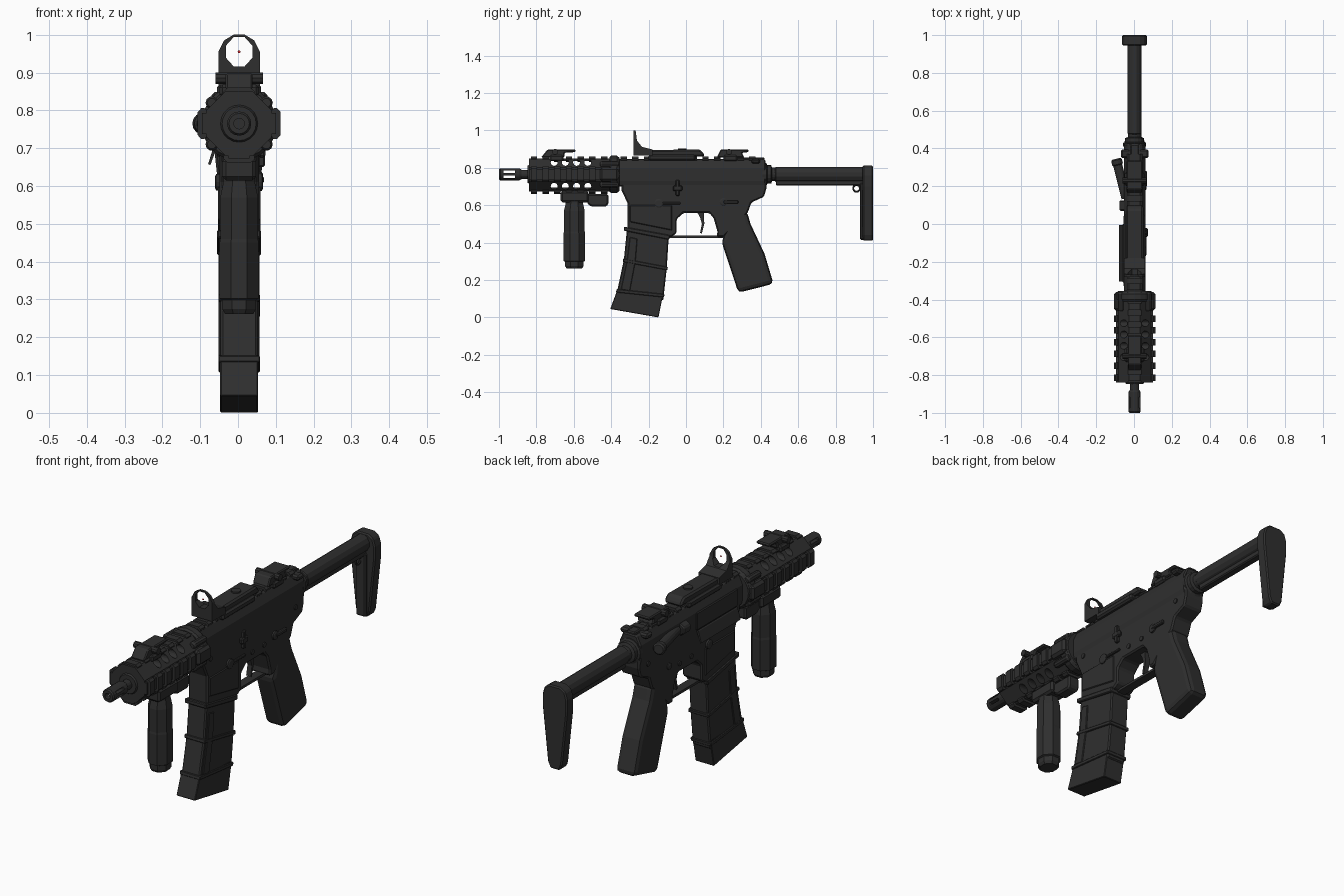
import bpy, bmesh, math
from mathutils import Matrix, Vector

if "Cube" in bpy.data.objects:
    bpy.data.objects.remove(bpy.data.objects["Cube"])

CX, CZ = 0.003, 0.765          # barrel axis
dark = bpy.data.materials.new("dark_metal")
dark.diffuse_color = (0.028, 0.028, 0.028, 1)
dark.use_nodes = True
dark.node_tree.nodes["Principled BSDF"].inputs["Base Color"].default_value = dark.diffuse_color
red = bpy.data.materials.new("red_dot")
red.diffuse_color = (0.7, 0.02, 0.02, 1)
red.use_nodes = True
red.node_tree.nodes["Principled BSDF"].inputs["Base Color"].default_value = red.diffuse_color


def finish(name, bm, bevel=0, seg=1, mat=dark):
    bmesh.ops.recalc_face_normals(bm, faces=bm.faces)
    me = bpy.data.meshes.new(name)
    bm.to_mesh(me)
    bm.free()
    ob = bpy.data.objects.new(name, me)
    ob.location.x = CX
    bpy.context.collection.objects.link(ob)
    me.materials.append(mat)
    if bevel:
        m = ob.modifiers.new("bevel", 'BEVEL')
        m.width, m.segments, m.limit_method = bevel, seg, 'ANGLE'
        m.angle_limit = math.radians(35)
    return ob


def add_prism(bm, pts, a, b, axis):
    """Extrude a 2D outline: along x the points are (y,z), along y they are (x,z)."""
    def at(p, t):
        return (t, p[0], p[1]) if axis == 'x' else (p[0], t, p[1])
    lo = [bm.verts.new(at(p, a)) for p in pts]
    hi = [bm.verts.new(at(p, b)) for p in pts]
    bm.faces.new(lo)
    bm.faces.new(hi[::-1])
    n = len(pts)
    for i in range(n):
        bm.faces.new((lo[i], lo[(i + 1) % n], hi[(i + 1) % n], hi[i]))


def prism(name, pts, a, b, axis='x', bevel=0, seg=1):
    bm = bmesh.new()
    add_prism(bm, pts, a, b, axis)
    return finish(name, bm, bevel, seg)


def box(name, x0, x1, y0, y1, z0, z1, bevel=0):
    return prism(name, [(y0, z0), (y1, z0), (y1, z1), (y0, z1)], x0, x1, 'x', bevel)


def lathe(name, prof, axis='y', c=(0, 0, CZ), n=16, phase=0.0, sx=1, mat=dark):
    """Turn (position, radius) pairs about an axis through c."""
    bm = bmesh.new()
    rings = []
    for t, r in prof:
        ring = []
        for i in range(n):
            a = 2 * math.pi * (i + phase) / n
            u, v = r * math.cos(a) * sx, r * math.sin(a)
            p = {'x': (t, u, v), 'y': (u, t, v), 'z': (u, v, t)}[axis]
            ring.append(bm.verts.new(Vector(p) + Vector(c)))
        rings.append(ring)
    for a, b in zip(rings, rings[1:]):
        for i in range(n):
            bm.faces.new((a[i], a[(i + 1) % n], b[(i + 1) % n], b[i]))
    bm.faces.new(rings[0])
    bm.faces.new(rings[-1][::-1])
    return finish(name, bm, mat=mat)


def boolean(ob, cutter, op='DIFFERENCE'):
    m = ob.modifiers.new("cut", 'BOOLEAN')
    m.object, m.operation, m.solver = cutter, op, 'EXACT'
    cutter.hide_render = True
    cutter.display_type = 'WIRE'


def rail(name, angle, r, y0, y1):
    """Toothed accessory rail; angle 0 is on top."""
    bm = bmesh.new()
    add_prism(bm, [(-.028, .07), (.028, .07), (.028, r - .012), (-.028, r - .012)], y0, y1, 'y')
    tooth = [(-.028, r - .03), (.028, r - .03), (.041, r - .018), (.041, r - .01), (.03, r),
             (-.03, r), (-.041, r - .01), (-.041, r - .018)]
    y = y0 + .01
    while y + .034 <= y1:
        add_prism(bm, tooth, y, y + .034, 'y')
        y += .0625
    bm.transform(Matrix.Translation((0, 0, CZ)) @ Matrix.Rotation(math.radians(angle), 4, 'Y'))
    return finish(name, bm)


# Barrel and slotted muzzle
lathe("barrel", [(-.9, .024), (-.8, .024)])
muzzle = lathe("muzzle", [(-1, .027), (-.993, .032), (-.89, .032), (-.88, .026)])
boolean(muzzle, lathe("bore_cutter", [(-1.05, .014), (-.9, .014)]))
for i, z in enumerate((.752, .779)):
    boolean(muzzle, box(f"slot_cutter_{i}", -.1, .1, -.975, -.915, z - .006, z + .006))

# Octagonal handguard with round vents
guard = lathe("handguard", [(-.84, .093), (-.36, .093)], n=8, phase=.5)
for i in range(4):
    for z in (-.064, .064):
        boolean(guard, lathe(f"vent_cutter_{i}_{z}", [(-.2, .0185), (.2, .0185)], 'x',
                             (0, -.705 + i * .06, CZ + z), 16))
lathe("handguard_front_ring", [(-.848, .045), (-.835, .052)], n=20)
lathe("handguard_rear_ring", [(-.41, .092), (-.40, .1), (-.37, .1), (-.355, .088)], n=20)
for nm, ang, r, y1 in (("top", 0, .095, -.36), ("left", 90, .11, -.46),
                       ("bottom", 180, .104, -.40), ("right", 270, .11, -.46)):
    rail(f"{nm}_rail", ang, r, -.84, y1)
for s in (-1, 1):
    box(f"rail_end_{s}", *sorted((s * .07, s * .11)), -.46, -.36, .728, .802, .012)
    for z in (-.055, .055):
        lathe(f"guard_lug_{s}_{z}", [(-.46, .012), (-.45, .017), (-.37, .017), (-.36, .012)],
              c=(s * .072, 0, CZ + z), n=10)

# Vertical foregrip and its clamp
lathe("foregrip", [(.262, .045), (.275, .054), (.298, .054), (.302, .062), (.45, .062), (.46, .06),
                   (.57, .06), (.61, .05), (.65, .05)], 'z', (0, -.597, 0), 8, .5, .9)
box("foregrip_clamp", -.045, .045, -.67, -.52, .615, .675, .01)
prism("hand_stop", [(-.53, .66), (-.53, .61), (-.505, .592), (-.425, .592), (-.415, .61), (-.415, .66)],
      -.03, .03, bevel=.008)

# Upper receiver
prism("upper_receiver", [(-.05, .70), (.05, .70), (.057, .73), (.057, .80), (.036, .845), (-.036, .845),
                         (-.057, .80), (-.057, .73)], -.365, .425, 'y', .006)
rail("receiver_rail", 0, .095, -.36, .42)
box("port_recess_frame", -.063, -.05, -.31, 0, .715, .80, .004)
prism("dust_cover", [(-.062, .715), (-.066, .71), (-.082, .658), (-.076, .655), (-.056, .71)], -.305, -.005, 'y')
prism("case_deflector", [(-.05, .80), (-.05, .73), (-.08, .75), (-.08, .78)], .07, .125, 'y', .006)
assist = lathe("forward_assist", [(-.04, .024), (.14, .024), (.145, .029), (.168, .029), (.175, .022)],
               c=(0, 0, 0), n=14)
assist.location = (-.052, .175, CZ)
assist.rotation_euler.z = math.radians(14)
box("charging_handle", -.022, .022, .3, .42, .815, .855, .005)
box("charging_handle_bar", -.073, .075, .35, .395, .822, .848, .008)

# Lower receiver with magazine well, trigger bay and grip tang
prism("lower_receiver", [
    (-.345, .73), (-.345, .68), (-.312, .61), (-.312, .47), (-.08, .43), (-.05, .45), (-.05, .525),
    (-.015, .558), (.125, .558), (.148, .53), (.168, .46), (.165, .43), (.2, .43), (.33, .56), (.35, .615),
    (.417, .645), (.43, .69), (.43, .745)], -.052, .052, bevel=.007)
prism("well_lip", [(-.332, .485), (-.332, .463), (-.09, .415), (-.085, .44)], -.058, .058, bevel=.004)
prism("well_panel", [(-.30, .60), (-.30, .51), (-.075, .465), (-.075, .60)], -.056, .056, bevel=.004)
box("trigger_guard", -.022, .022, -.09, .2, .425, .437)
prism("trigger", [(.055, .57), (.095, .57), (.098, .5), (.085, .448), (.075, .452), (.085, .5), (.075, .535)],
      -.012, .012)

# Controls
def pin(name, y, z, r, x0=.048, x1=.063):
    lathe(name, [(x0, r), (x1 * .95, r), (x1, r * .7)], 'x', (0, y, z), 14)

pin("magazine_catch", -.145, .61, .024)
box("magazine_catch_bar", .05, .062, -.14, -.03, .604, .616, .003)
pin("selector", .2, .617, .021)
box("selector_lever", .05, .066, .2, .28, .608, .626, .004)
box("bolt_catch", .05, .068, -.055, -.035, .65, .735, .004)
box("bolt_catch_paddle", .05, .07, -.07, -.02, .675, .705, .006)
pin("magazine_button", -.1, .61, .022, -.048, -.064)
pin("selector_end", .2, .617, .016, -.048, -.06)
for i, (y, z) in enumerate(((-.29, .69), (.36, .69), (.03, .60), (.12, .60))):
    lathe(f"cross_pin_{i}", [(-.057, .012), (.057, .012)], 'x', (0, y, z), 12)

# Curved magazine with ribs
prism("magazine", [(-.305, .52), (-.318, .45), (-.332, .31), (-.367, .145), (-.122, .09), (-.103, .26),
                   (-.093, .42), (-.09, .5)], -.049, .049, bevel=.006)
prism("magazine_base", [(-.37, .14), (-.405, .045), (-.147, 0), (-.12, .135)], -.05, .05, bevel=.003)
for i, (yf, zf, yr, zr) in enumerate(((-.335, .315, -.097, .27), (-.371, .152, -.115, .125))):
    prism(f"magazine_rib_{i}", [(yf, zf), (yf - .003, zf - .018), (yr - .002, zr - .018), (yr, zr)],
          -.055, .055, bevel=.003)
for s in (-1, 1):
    prism(f"magazine_side_{s}", [(-.30, .43), (-.315, .31), (-.348, .15), (-.3, .14), (-.27, .3), (-.26, .42)],
          *sorted((s * .04, s * .054)), bevel=.003)

# Pistol grip
prism("pistol_grip", [(.2, .43), (.19, .405), (.225, .30), (.28, .132), (.468, .18), (.42, .34), (.345, .5),
                      (.325, .57), (.22, .57)], -.052, .052, bevel=.022, seg=2)

# Stock: end plate, tube, butt
lathe("end_plate", [(.41, .06), (.43, .06), (.435, .05), (.455, .05), (.46, .036), (.5, .036)], n=16)
lathe("stock_tube", [(.475, .037), (.48, .042), (.95, .042)], n=12, phase=.5, sx=.92)
box("stock_tube_key", -.019, .019, .48, .95, .706, .745, .005)
half = [(.03, .812), (.055, .795), (.066, .76), (.066, .70), (.038, .44), (.025, .41)]
prism("butt", half + [(-x, z) for x, z in reversed(half)], .945, 1.0, 'y', .006)
box("butt_strut", -.026, .026, .93, .96, .415, .72, .006)
bpy.ops.mesh.primitive_torus_add(major_segments=14, minor_segments=6, major_radius=.018, minor_radius=.005,
                                 location=(CX, .912, .69), rotation=(0, math.pi / 2, 0))
loop = bpy.context.object
loop.name = "sling_loop"
loop.data.materials.append(dark)

# Folded front and rear sights
prism("front_sight", [(-.775, .855), (-.74, .898), (-.59, .898), (-.59, .884), (-.65, .88), (-.65, .855)],
      -.036, .036, bevel=.005)
prism("rear_sight", [(.165, .855), (.185, .898), (.335, .898), (.335, .884), (.3, .88), (.31, .855)],
      -.042, .042, bevel=.005)
for nm, y in (("front", -.70), ("rear", .23)):
    box(f"{nm}_sight_clamp", -.052, .052, y - .03, y + .045, .835, .868, .008)
    lathe(f"{nm}_sight_knob", [(-.063, .016), (.063, .016)], 'x', (0, y, .885), 10)

# Reflex optic: hooded window, body, controls and dot
hood = prism("optic_hood", [(-.28, .865), (-.28, 1.02), (-.272, 1.02), (-.262, .945), (-.235, .912), (-.18, .898),
                            (-.18, .865)], -.06, .06)
outer = [(-.055, .85), (.055, .85), (.055, .955), (.04, .985), (.015, 1.0), (-.015, 1.0), (-.04, .985), (-.055, .955)]
boolean(hood, prism("hood_outline_cutter", outer, -.35, -.1, 'y'), 'INTERSECT')
boolean(hood, lathe("window_cutter", [(-.4, .042), (-.05, .042)], c=(0, 0, .955), n=8, phase=.5, sx=.9))
prism("optic_body", [(-.2, .86), (-.2, .895), (.07, .898), (.09, .885), (.1, .86)], -.046, .046, bevel=.008)
box("optic_clamp", -.058, .058, -.2, .05, .838, .87, .008)
lathe("optic_dial", [(.89, .022), (.904, .022)], 'z', (0, -.02, 0), 14)
lathe("aiming_dot", [(-.272, .004), (-.27, .004)], c=(0, 0, .955), n=8, mat=red)
